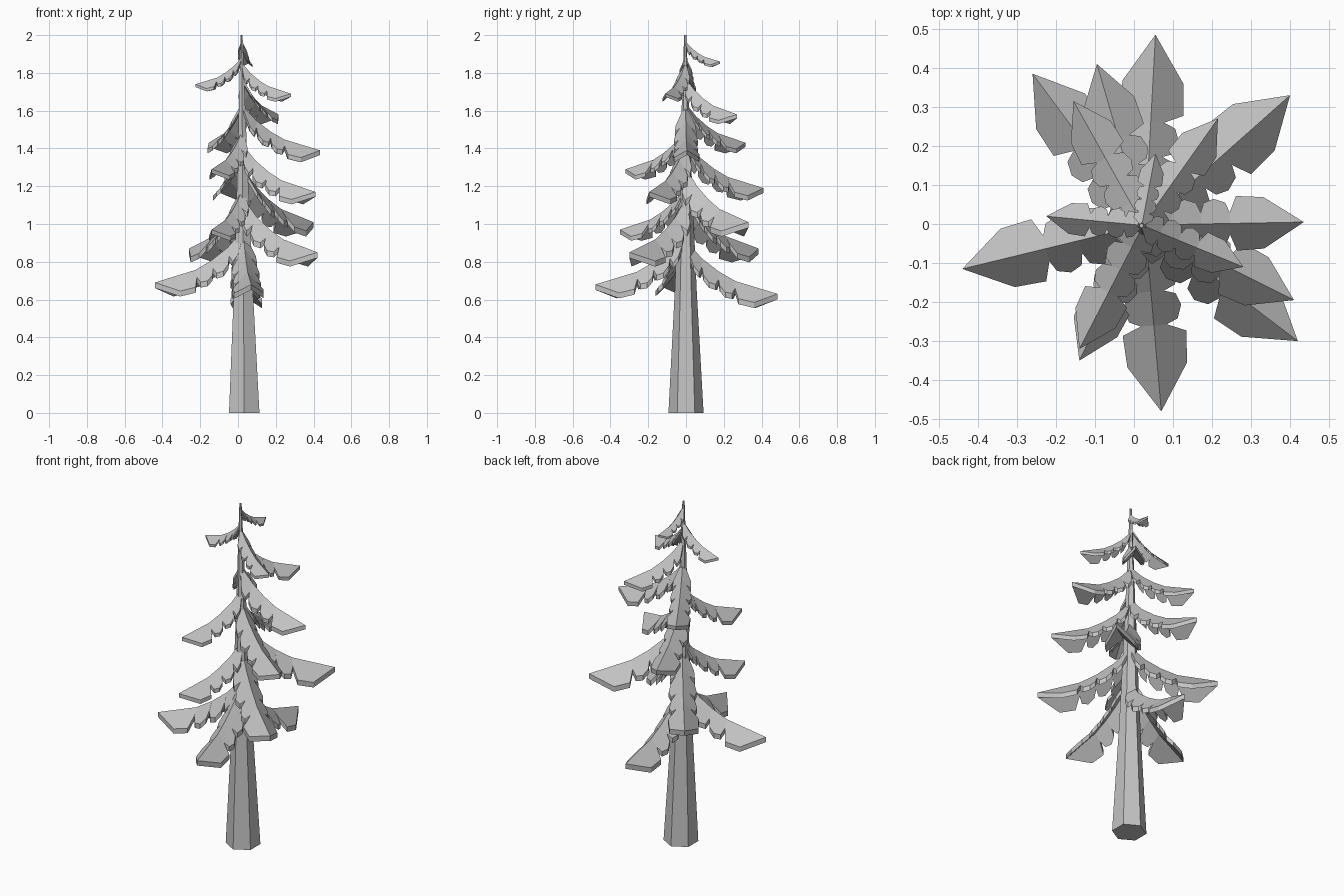
import bpy
import bmesh
import math
from mathutils import Vector

cube = bpy.data.objects.get("Cube")
if cube:
    bpy.data.objects.remove(cube, do_unlink=True)

grey = bpy.data.materials.new("plain grey")
grey.use_nodes = True
colour = (0.55, 0.55, 0.55, 1)
grey.diffuse_color = colour
grey.node_tree.nodes["Principled BSDF"].inputs["Base Color"].default_value = colour


def finish(bm, name):
    bmesh.ops.recalc_face_normals(bm, faces=bm.faces)
    mesh = bpy.data.meshes.new(name)
    bm.to_mesh(mesh)
    bm.free()
    mesh.materials.append(grey)
    obj = bpy.data.objects.new(name, mesh)
    bpy.context.scene.collection.objects.link(obj)
    return obj


def trunk_axis(z):
    return Vector((0.033 - 0.007 * z, -0.002 * z, z))


# Tapered six-sided trunk
def build_trunk():
    bm = bmesh.new()
    rings = []
    for z, radius in ((0, 0.093), (0.65, 0.058), (1.3, 0.031), (2, 0.006)):
        ring = []
        for i in range(6):
            a = math.radians(90 + 60 * i)
            offset = Vector((math.cos(a), math.sin(a), 0)) * radius
            ring.append(bm.verts.new(trunk_axis(z) + offset))
        rings.append(ring)
    for low, high in zip(rings, rings[1:]):
        for i in range(6):
            j = (i + 1) % 6
            bm.faces.new((low[i], low[j], high[j], high[i]))
    bm.faces.new(rings[0])
    bm.faces.new(rings[-1])
    finish(bm, "trunk")


# Ridge of a drooping branch: distance along it, share of the drop remaining
RIDGE = [(0, 1), (0.18, 0.66), (0.36, 0.42), (0.54, 0.24), (1, 0)]
# Lobe edges: share of the ridge segment, half width relative to length
ROOT = [(0, 0.02), (0.5, 0.13), (0.85, 0.14), (1, 0.07)]
LOBE = [(0, 0.07), (0.1, 0.13), (0.45, 0.155), (0.85, 0.13), (1, 0.07)]
TIP = [(0, 0.07), (0.09, 0.17), (0.46, 0.16), (1, 0)]
# Outline and sideways slope of each slab, from the trunk outwards
SLABS = [(ROOT, 1.3), (LOBE, 1.25), (LOBE, 1.15), (TIP, 1.05)]


# Branch made of folded slabs: three scalloped lobe pairs and a pointed tip
def build_branch(name, tip):
    tip = Vector(tip)
    root = trunk_axis(tip.z)
    reach = tip - root
    length = reach.length
    out = reach.normalized()
    side = Vector((-out.y, out.x, 0))
    drop = 0.58 * length
    down = Vector((0, 0, -0.06 * length))
    bm = bmesh.new()

    def point(t, height, width, slope, sign):
        z = height * drop - slope * width * length
        return root + out * (t * length) + side * (sign * width * length) + Vector((0, 0, z))

    for start, end, (outline, slope) in zip(RIDGE, RIDGE[1:], SLABS):
        for sign in (-1, 1):
            pts = [point(*start, 0, slope, sign)]
            for share, width in outline:
                t = start[0] + (end[0] - start[0]) * share
                h = start[1] + (end[1] - start[1]) * share
                pts.append(point(t, h, width, slope, sign))
            if outline is not TIP:
                pts.append(point(*end, 0, slope, sign))
            top = [bm.verts.new(p) for p in pts]
            base = [bm.verts.new(p + down) for p in pts]
            bm.faces.new(top)
            bm.faces.new(base[::-1])
            # outer walls only; the ridge side stays open against its mirror
            for i in range(len(pts) - 1):
                bm.faces.new((top[i], base[i], base[i + 1], top[i + 1]))
    bmesh.ops.remove_doubles(bm, verts=bm.verts, dist=0.0001)
    finish(bm, name)


# Branch tips, spiralling from the lowest up to the crown
TIPS = [
    (0.055, 0.485, 0.63), (0.07, -0.48, 0.68), (-0.44, -0.115, 0.69),
    (0.42, -0.3, 0.85), (-0.26, 0.385, 0.87), (-0.14, -0.35, 0.97),
    (0.4, 0.33, 1.01), (0.41, -0.195, 1.17), (-0.095, 0.41, 1.19),
    (-0.14, -0.32, 1.29), (0.435, 0.005, 1.39), (-0.155, 0.315, 1.43),
    (0.215, 0.27, 1.58), (0.28, -0.11, 1.69), (-0.225, 0.02, 1.74),
    (0.055, 0.18, 1.86),
]

build_trunk()
for number, tip in enumerate(TIPS, 1):
    build_branch(f"branch_{number}", tip)
